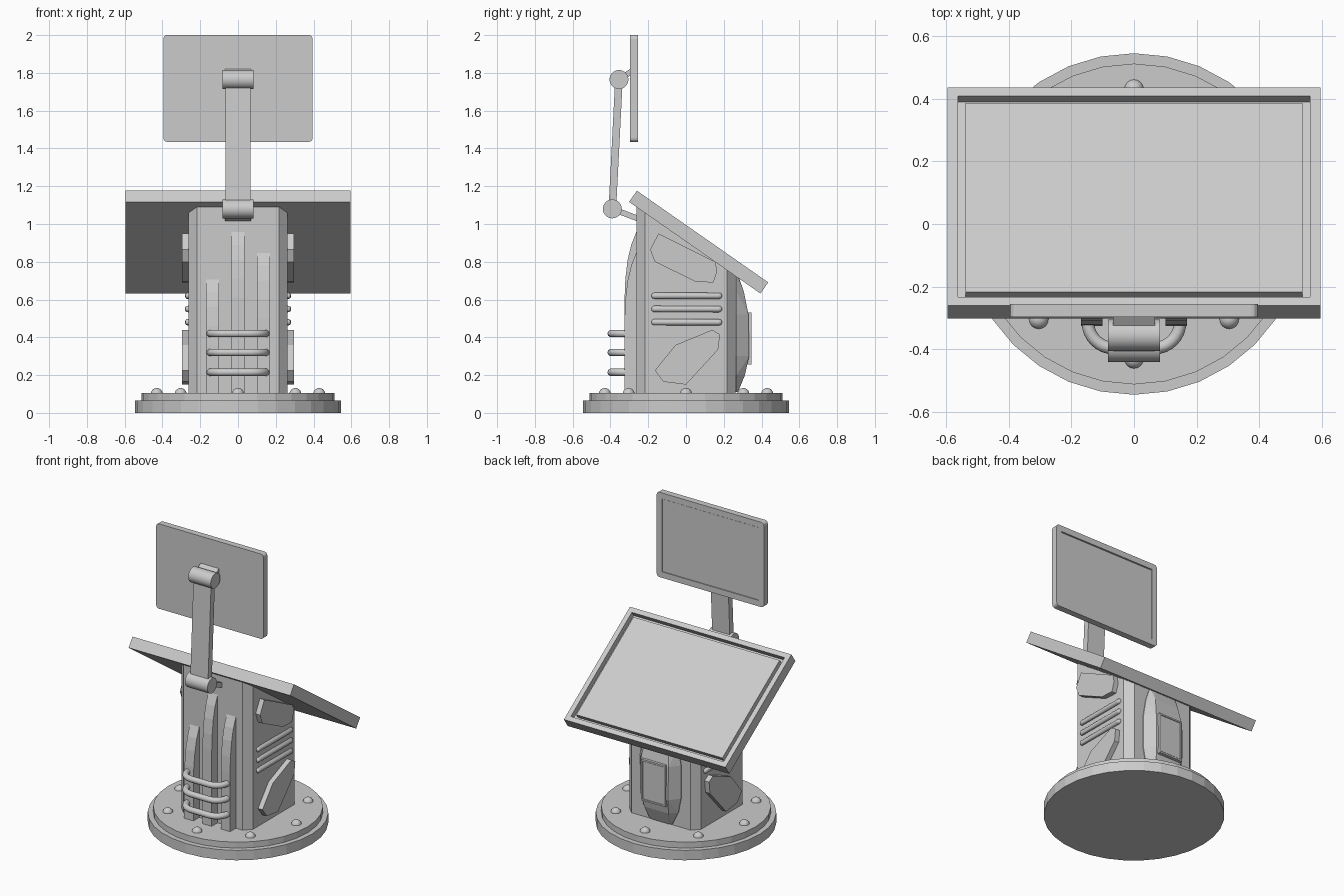
import bpy, bmesh
from math import sin, cos, pi, radians, atan2, hypot
from mathutils import Vector, Matrix

if "Cube" in bpy.data.objects:
    bpy.data.objects.remove(bpy.data.objects["Cube"])


def make(name, bm, smooth=False):
    bmesh.ops.recalc_face_normals(bm, faces=bm.faces)
    me = bpy.data.meshes.new(name)
    bm.to_mesh(me)
    bm.free()
    ob = bpy.data.objects.new(name, me)
    bpy.context.collection.objects.link(ob)
    if smooth:
        bpy.ops.object.select_all(action='DESELECT')
        bpy.context.view_layer.objects.active = ob
        ob.select_set(True)
        bpy.ops.object.shade_smooth_by_angle(angle=radians(40))
    return ob


def prism(name, bottom, top):
    """Solid between two matching outlines."""
    bm = bmesh.new()
    a = [bm.verts.new(p) for p in bottom]
    b = [bm.verts.new(p) for p in top]
    bm.faces.new(a)
    bm.faces.new(b)
    n = len(a)
    for i in range(n):
        bm.faces.new((a[i], a[(i + 1) % n], b[(i + 1) % n], b[i]))
    return make(name, bm)


def extrude_x(name, yz, x0, x1):
    return prism(name, [(x0, y, z) for y, z in yz], [(x1, y, z) for y, z in yz])


def cylinder(name, r, depth, mat, seg=32, smooth=False):
    bm = bmesh.new()
    bmesh.ops.create_cone(bm, cap_ends=True, segments=seg, radius1=r, radius2=r,
                          depth=depth, matrix=mat)
    return make(name, bm, smooth)


def bar(name, p, q, width, thick):
    """Flat bar in the y-z plane from p to q."""
    dy, dz = q[0] - p[0], q[1] - p[1]
    l = hypot(dy, dz)
    ny, nz = -dz / l * thick / 2, dy / l * thick / 2
    yz = [(p[0] + ny, p[1] + nz), (q[0] + ny, q[1] + nz),
          (q[0] - ny, q[1] - nz), (p[0] - ny, p[1] - nz)]
    return extrude_x(name, yz, -width / 2, width / 2)


def screen(name, size, loc, tilt, margin, gap, depth, rise, corner=0):
    """Slab with a grooved display on its local +z face."""
    bm = bmesh.new()
    bmesh.ops.create_cube(bm, size=1, matrix=Matrix.Diagonal((*size, 1)))
    if corner:
        edges = [e for e in bm.edges if abs(e.verts[0].co.z - e.verts[1].co.z) > 0.001]
        bmesh.ops.bevel(bm, geom=edges, offset=corner, segments=3, profile=0.5, affect='EDGES')
    w, h, z = size[0] / 2, size[1] / 2, size[2] / 2
    top = max(bm.faces, key=lambda f: f.calc_center_median().z)
    bmesh.ops.inset_region(bm, faces=[top], thickness=margin)
    for step, inset in ((-depth, gap), (rise, 0)):
        new = bmesh.ops.extrude_discrete_faces(bm, faces=[top])['faces'][0]
        bmesh.ops.translate(bm, verts=new.verts, vec=(0, 0, step))
        top = new
        if inset:
            bmesh.ops.inset_region(bm, faces=[top], thickness=inset)
    bm.transform(Matrix.Translation(loc) @ Matrix.Rotation(radians(tilt), 4, 'X'))
    return make(name, bm)


def tube(name, pts, r):
    cu = bpy.data.curves.new(name, 'CURVE')
    cu.dimensions = '3D'
    cu.bevel_depth = r
    cu.bevel_resolution = 3
    cu.use_fill_caps = True
    sp = cu.splines.new('POLY')
    sp.points.add(len(pts) - 1)
    for p, co in zip(sp.points, pts):
        p.co = (*co, 1)
    sp.use_smooth = True
    ob = bpy.data.objects.new(name, cu)
    bpy.context.collection.objects.link(ob)
    return ob


# Round stepped base with bolts
cylinder("base_disc", 0.545, 0.066, Matrix.Translation((0, 0, 0.033)))
cylinder("base_step", 0.512, 0.045, Matrix.Translation((0, 0, 0.083)))
for i in range(8):
    a = i * pi / 4
    bm = bmesh.new()
    bmesh.ops.create_uvsphere(bm, u_segments=16, v_segments=8, radius=0.032,
                              matrix=Matrix.Translation((0.43 * cos(a), 0.43 * sin(a), 0.1)))
    make("base_bolt", bm, True)

# Column with chamfered corners and sloping top
s, c = 0.263, 0.217
octagon = [(s, -c), (s, c), (c, s), (-c, s), (-s, c), (-s, -c), (-c, -s), (c, -s)]
prism("column", [(x, y, 0.1) for x, y in octagon],
      [(x, y, 1.12 - 0.698 * (y + 0.30)) for x, y in octagon])

# Tilted console screen and upright monitor
screen("console_screen", (1.19, 0.848, 0.072), (0, 0.067, 0.904), -34.9, 0.046, 0.034, 0.035, 0.03)
screen("monitor", (0.79, 0.565, 0.042), (0, -0.276, 1.7175), -90, 0.04, 0.018, 0.018, 0.012, 0.02)

# Monitor arm and hinges
low, high = (-0.39, 1.08), (-0.355, 1.765)
for n, (y, z) in (("lower_hinge", low), ("upper_hinge", high)):
    cylinder(n, 0.05, 0.165, Matrix.Translation((0, y, z)) @ Matrix.Rotation(pi / 2, 4, 'Y'), 32, True)
bar("monitor_arm", low, high, 0.13, 0.04)
bar("lower_bracket", low, (-0.25, 1.027), 0.135, 0.03)
bar("upper_bracket", high, (-0.285, 1.81), 0.135, 0.03)

# Three front fins of different height
for x, h in ((-0.135, 0.71), (0, 0.96), (0.135, 0.85)):
    extrude_x("front_fin", [(-0.25, 0.1), (-0.325, 0.1), (-0.325, h - 0.35), (-0.321, h - 0.25),
                            (-0.309, h - 0.15), (-0.29, h - 0.07), (-0.262, h), (-0.25, h)],
              x - 0.034, x + 0.034)

# Looped pipes across the fins
for z in (0.42, 0.32, 0.215):
    arc = [(0.065 + 0.082 * cos(a), -0.314 - 0.082 * sin(a), z)
           for a in (i * pi / 16 for i in range(9))]
    half = [(0.147, -0.25, z)] + arc
    tube("front_pipe", half + [(-x, y, zz) for x, y, zz in reversed(half)], 0.02)

# Side panels and rounded bars, both sides
upper = [(-0.145, 0.95), (-0.19, 0.865), (-0.165, 0.80), (0.05, 0.695),
         (0.145, 0.69), (0.165, 0.75), (0.155, 0.80)]
lower = [(-0.165, 0.225), (-0.12, 0.165), (0, 0.15), (0.17, 0.335),
         (0.18, 0.415), (0.14, 0.44), (-0.055, 0.36)]
for sx in (-1, 1):
    extrude_x("upper_side_panel", upper, sx * 0.25, sx * 0.296)
    extrude_x("lower_side_panel", lower, sx * 0.25, sx * 0.296)
    for z in (0.62, 0.55, 0.48):
        bm = bmesh.new()
        bmesh.ops.create_uvsphere(bm, u_segments=16, v_segments=8, radius=0.017)
        for v in bm.verts:      # stretch a ball into a capsule along y
            v.co = Vector((v.co.x, v.co.z, v.co.y))
        mid = [e for e in bm.edges if e.calc_length() > 0 and
               abs(e.verts[0].co.y) < 1e-4 and abs(e.verts[1].co.y) < 1e-4]
        bmesh.ops.bevel(bm, geom=mid, offset=0.001, segments=1, affect='EDGES')
        for v in bm.verts:
            v.co.y += 0.17 if v.co.y > 0 else -0.17
        bmesh.ops.translate(bm, verts=bm.verts, vec=(sx * 0.264, 0.004, z))
        make("side_bar", bm, True)

# Bulging rear cover with a raised plate
bm = bmesh.new()
for z, w, y in ((0.11, 0.085, 0.275), (0.2, 0.13, 0.312), (0.3, 0.15, 0.334),
                (0.52, 0.15, 0.331), (0.64, 0.13, 0.307), (0.73, 0.1, 0.275)):
    for sx in (-1, 1):
        bm.verts.new((sx * w, 0.25, z))
        bm.verts.new((sx * w, 0.268, z))
        bm.verts.new((sx * w * 0.68, y, z))
bmesh.ops.convex_hull(bm, input=bm.verts)
bmesh.ops.delete(bm, geom=[v for v in bm.verts if not v.link_faces], context='VERTS')
bmesh.ops.dissolve_limit(bm, angle_limit=radians(2), verts=bm.verts, edges=bm.edges)
make("rear_cover", bm)
screen("rear_plate", (0.175, 0.275, 0.045), (0, 0.324, 0.393), -90, 0.014, 0.004, 0.006, 0.004)
